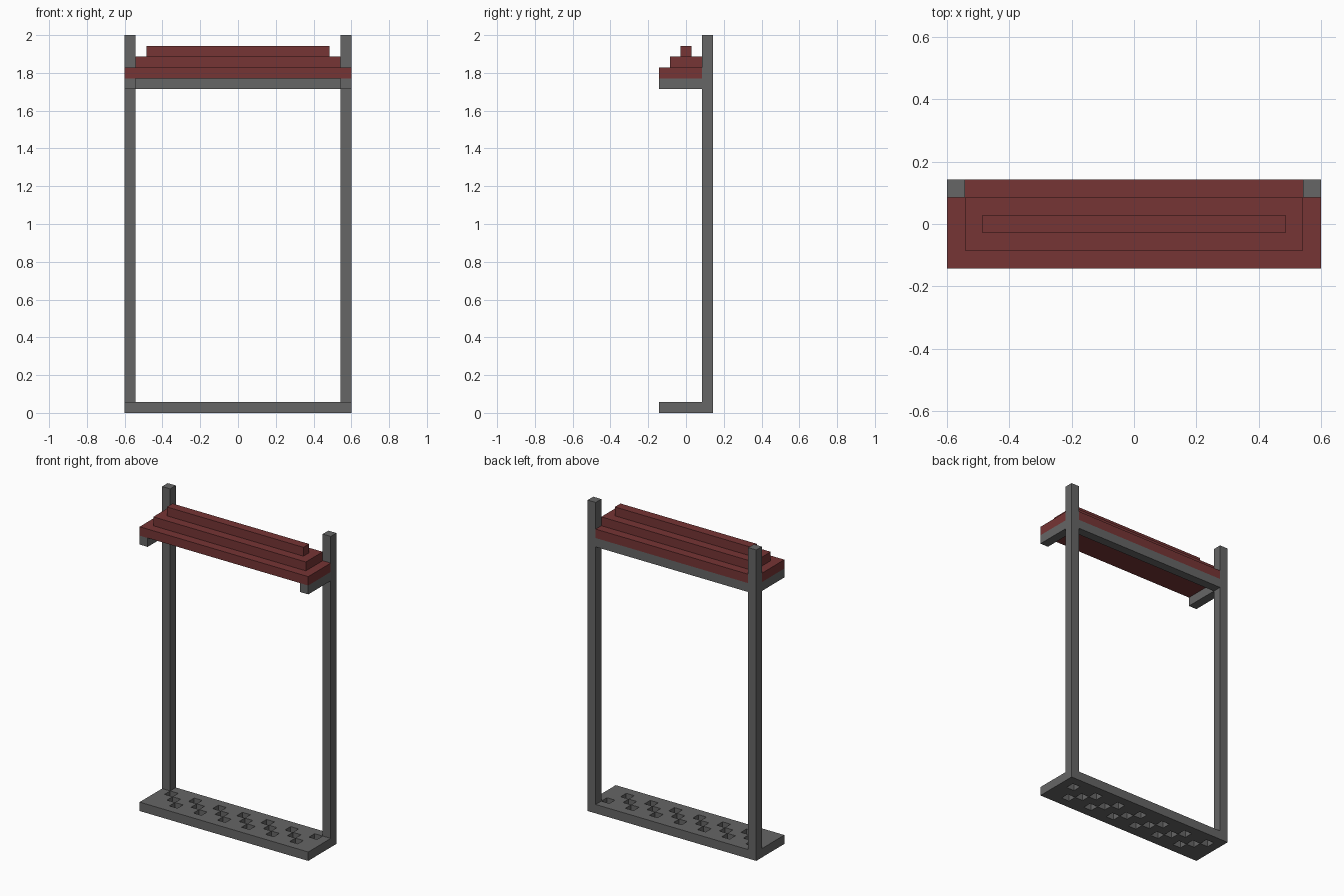
import bpy
import bmesh
from mathutils import Matrix

cube = bpy.data.objects.get("Cube")
if cube:
    bpy.data.objects.remove(cube, do_unlink=True)

U = 2 / 35            # one module of the frame
NX, NY = 21, 5        # footprint in modules


def material(name, rgb):
    m = bpy.data.materials.new(name)
    m.use_nodes = True
    m.diffuse_color = (*rgb, 1)
    m.node_tree.nodes["Principled BSDF"].inputs["Base Color"].default_value = (*rgb, 1)
    return m


grey = material("iron grey", (0.133, 0.133, 0.133))
red = material("dark red", (0.180, 0.035, 0.035))


def add_object(name, bm, mat):
    mesh = bpy.data.meshes.new(name)
    bm.to_mesh(mesh)
    bm.free()
    mesh.materials.append(mat)
    obj = bpy.data.objects.new(name, mesh)
    bpy.context.collection.objects.link(obj)
    return obj


def box(name, mat, x, y, z):
    """Box spanning module ranges x, y, z, counted from the left front bottom."""
    size = [(b - a) * U for a, b in (x, y, z)]
    centre = ((sum(x) - NX) / 2 * U, (sum(y) - NY) / 2 * U, sum(z) / 2 * U)
    bm = bmesh.new()
    bmesh.ops.create_cube(bm, size=1, matrix=Matrix.Translation(centre) @ Matrix.Diagonal((*size, 1)))
    return add_object(name, bm, mat)


# Base plate: a sheet with diagonal rows of square holes, thickened upwards
bm = bmesh.new()
bmesh.ops.create_grid(bm, x_segments=NX, y_segments=NY, size=0.5,
                      matrix=Matrix.Diagonal((NX * U, NY * U, 1, 1)))
holes = []
for f in bm.faces:
    c = f.calc_center_median()
    col, row = int(c.x / U + NX / 2), int(c.y / U + NY / 2)
    if 1 <= col <= NX - 2 and 1 <= row <= NY - 2 and (col + row) % 3 == 1:
        holes.append(f)
bmesh.ops.delete(bm, geom=holes, context='FACES')
base = add_object("base_plate", bm, grey)
solid = base.modifiers.new("thickness", 'SOLIDIFY')
solid.thickness = U
solid.offset = 1

# Rear posts and the roof arms reaching forward from them
for side, col in (("right", 0), ("left", NX - 1)):
    box(side + "_post", grey, (col, col + 1), (4, 5), (1, 35))
    box(side + "_roof_arm", grey, (col, col + 1), (0, 4), (30, 31))

# Rear crossbar between the posts
box("rear_crossbar", grey, (1, NX - 1), (4, 5), (30, 31))

# Stepped roof
box("roof_lower_tier", red, (0, NX), (0, 4), (31, 32))
box("roof_rear_strip", red, (1, NX - 1), (4, 5), (31, 32))
box("roof_middle_tier", red, (1, NX - 1), (1, 4), (32, 33))
box("roof_ridge", red, (2, NX - 2), (2, 3), (33, 34))
